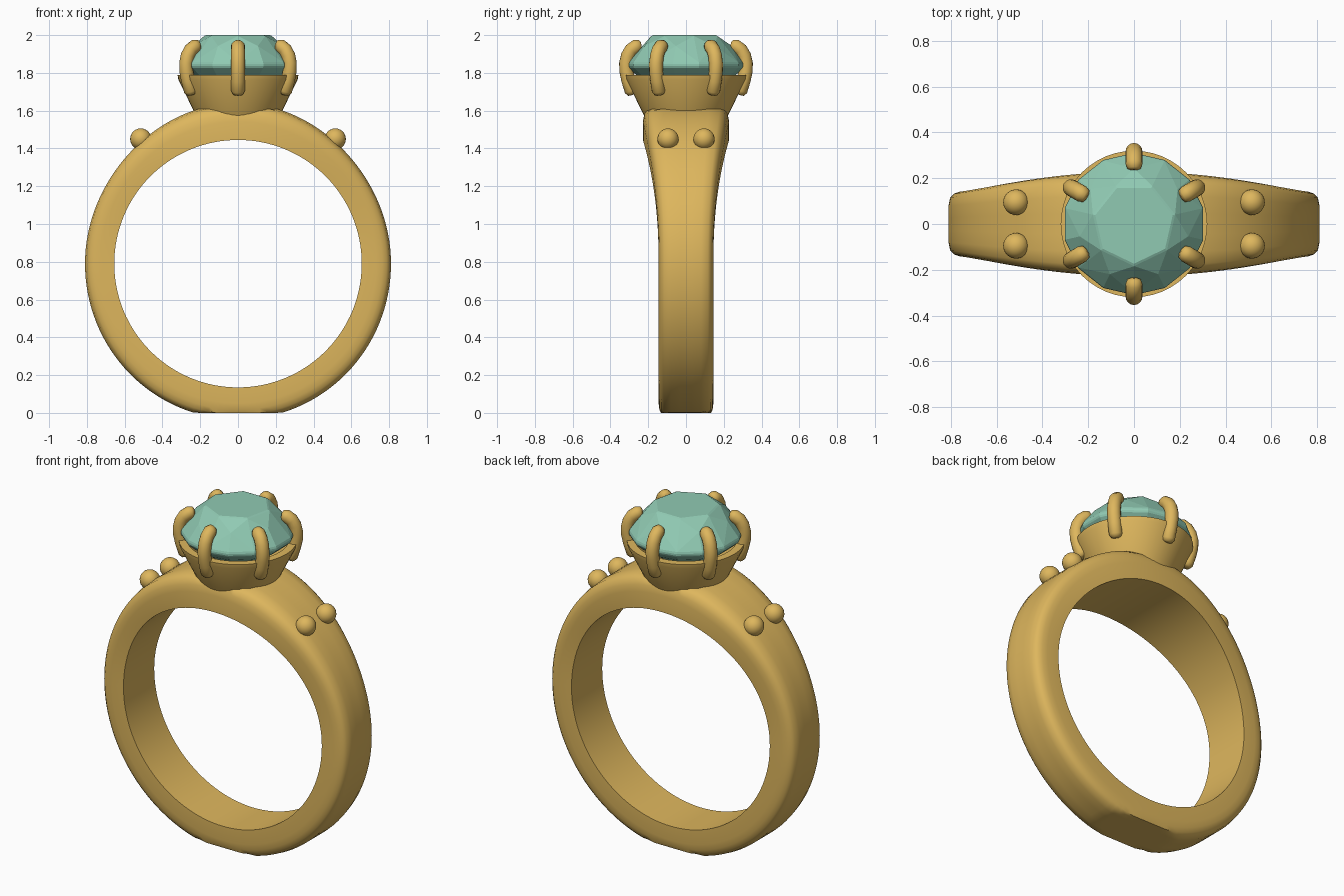
import bpy, bmesh
from math import sin, cos, pi, radians
from mathutils import Vector, Matrix

if "Cube" in bpy.data.objects:
    bpy.data.objects.remove(bpy.data.objects["Cube"], do_unlink=True)


def material(name, rgb):
    m = bpy.data.materials.new(name)
    m.use_nodes = True
    m.diffuse_color = (*rgb, 1)
    m.node_tree.nodes["Principled BSDF"].inputs["Base Color"].default_value = (*rgb, 1)
    return m


GOLD = material("warm gold", (0.73, 0.47, 0.11))
TEAL = material("teal gem", (0.28, 0.59, 0.45))


def finish(bm, name, mat, smooth=None):
    bmesh.ops.recalc_face_normals(bm, faces=bm.faces)
    mesh = bpy.data.meshes.new(name)
    bm.to_mesh(mesh)
    bm.free()
    mesh.materials.append(mat)
    ob = bpy.data.objects.new(name, mesh)
    bpy.context.collection.objects.link(ob)
    if smooth:
        bpy.ops.object.select_all(action='DESELECT')
        ob.select_set(True)
        bpy.context.view_layer.objects.active = ob
        bpy.ops.object.shade_smooth_by_angle(angle=radians(smooth))
    return ob


def bridge(bm, rings, closed=False):
    """Join successive vertex loops with quads."""
    pairs = list(zip(rings, rings[1:]))
    if closed:
        pairs.append((rings[-1], rings[0]))
    for a, b in pairs:
        n = len(a)
        for i in range(n):
            bm.faces.new((a[i], a[(i + 1) % n], b[(i + 1) % n], b[i]))


# Band: a rounded section swept round the finger, wider and thicker at the top
CENTRE, INNER = 0.79, 0.655
half = [(0, 1), (0.5, 1), (0.76, 0.96), (0.88, 0.82), (0.94, 0.68), (0.98, 0.54), (1, 0.4), (1, 0.2)]
half = [(0, 1), (0.5, 1), (0.7, 0.97), (0.85, 0.91), (0.95, 0.8), (1, 0.55), (1, 0.2)]
section = half + [(f, -w) for f, w in reversed(half)]
bm = bmesh.new()
rings = []
STEPS = 128
for k in range(STEPS):
    t = 2 * pi * k / STEPS
    c = cos(t)
    width = 0.145 + 0.083 * max(c, 0) ** 2.3
    thick = 0.155 + (0.04 * c ** 4 if c > 0 else 0.014 * c ** 2)
    ring = []
    for f, w in section:
        r = INNER + thick * f
        z = min(max(CENTRE + r * c, 0), 1.61)
        ring.append(bm.verts.new((r * sin(t), width * w, z)))
    rings.append(ring)
bridge(bm, rings, closed=True)
finish(bm, "band", GOLD, 40)

# Cup: turned profile, flaring up to a thin rim with a hollow seat
profile = [(0.19, 1.51), (0.235, 1.6), (0.316, 1.765), (0.32, 1.79),
           (0.275, 1.79), (0.26, 1.765), (0.12, 1.64)]
bm = bmesh.new()
rings = [[bm.verts.new((r * cos(2 * pi * i / 48), r * sin(2 * pi * i / 48), z))
          for i in range(48)] for r, z in profile]
bridge(bm, rings)
bm.faces.new(rings[0])
bm.faces.new(rings[-1])
finish(bm, "cup", GOLD, 30)

# Gem: seven-sided table, star points and a fourteen-sided girdle, hulled
bm = bmesh.new()
for count, shift, r, z in [(7, 0, 0.18, 2.0), (7, 0.5, 0.243, 1.942),
                           (14, 0, 0.31, 1.852), (14, 0, 0.31, 1.83),
                           (14, 0, 0.265, 1.79), (7, 0, 0.05, 1.655)]:
    for i in range(count):
        a = 2 * pi * (i + shift) / count - pi / 2
        bm.verts.new((r * cos(a), r * sin(a), z))
bmesh.ops.convex_hull(bm, input=bm.verts)
bmesh.ops.dissolve_limit(bm, angle_limit=radians(1), verts=bm.verts, edges=bm.edges)
gem = finish(bm, "gem", TEAL)
bevel = gem.modifiers.new("soft_edges", 'BEVEL')
bevel.width = 0.006
bevel.segments = 1

# Prongs: six round claws bent over the girdle, with domed ends
path = [Vector(p) for p in [(0.279, 0, 1.685), (0.281, 0, 1.69), (0.288, 0, 1.705), (0.305, 0, 1.76),
                            (0.316, 0, 1.81), (0.317, 0, 1.85), (0.308, 0, 1.89),
                            (0.29, 0, 1.921), (0.262, 0, 1.941), (0.243, 0, 1.946), (0.236, 0, 1.947)]]
RADIUS = 0.037
taper = [0.4, 0.75] + [1] * (len(path) - 4) + [0.8, 0.4]
for k in range(6):
    bm = bmesh.new()
    rings = []
    for i, p in enumerate(path):
        tangent = (path[min(i + 1, len(path) - 1)] - path[max(i - 1, 0)]).normalized()
        side = Vector((0, 1, 0))
        out = side.cross(tangent)
        rings.append([bm.verts.new(p + RADIUS * taper[i] * (out * cos(a) + side * sin(a)))
                      for a in [2 * pi * j / 16 for j in range(16)]])
    bridge(bm, rings)
    bm.faces.new(rings[0])
    bm.faces.new(rings[-1])
    bm.transform(Matrix.Rotation(radians(30 + 60 * k), 4, 'Z'))
    finish(bm, f"prong_{k + 1}", GOLD, 60)

# Beads: a pair on each shoulder
for sx, side_name in ((1, "left"), (-1, "right")):
    for sy, end_name in ((-1, "front"), (1, "back")):
        bm = bmesh.new()
        bmesh.ops.create_uvsphere(bm, u_segments=24, v_segments=14, radius=0.056)
        bm.transform(Matrix.Translation((sx * 0.515, sy * 0.095, 1.45)))
        finish(bm, f"{side_name}_{end_name}_bead", GOLD, 60)
